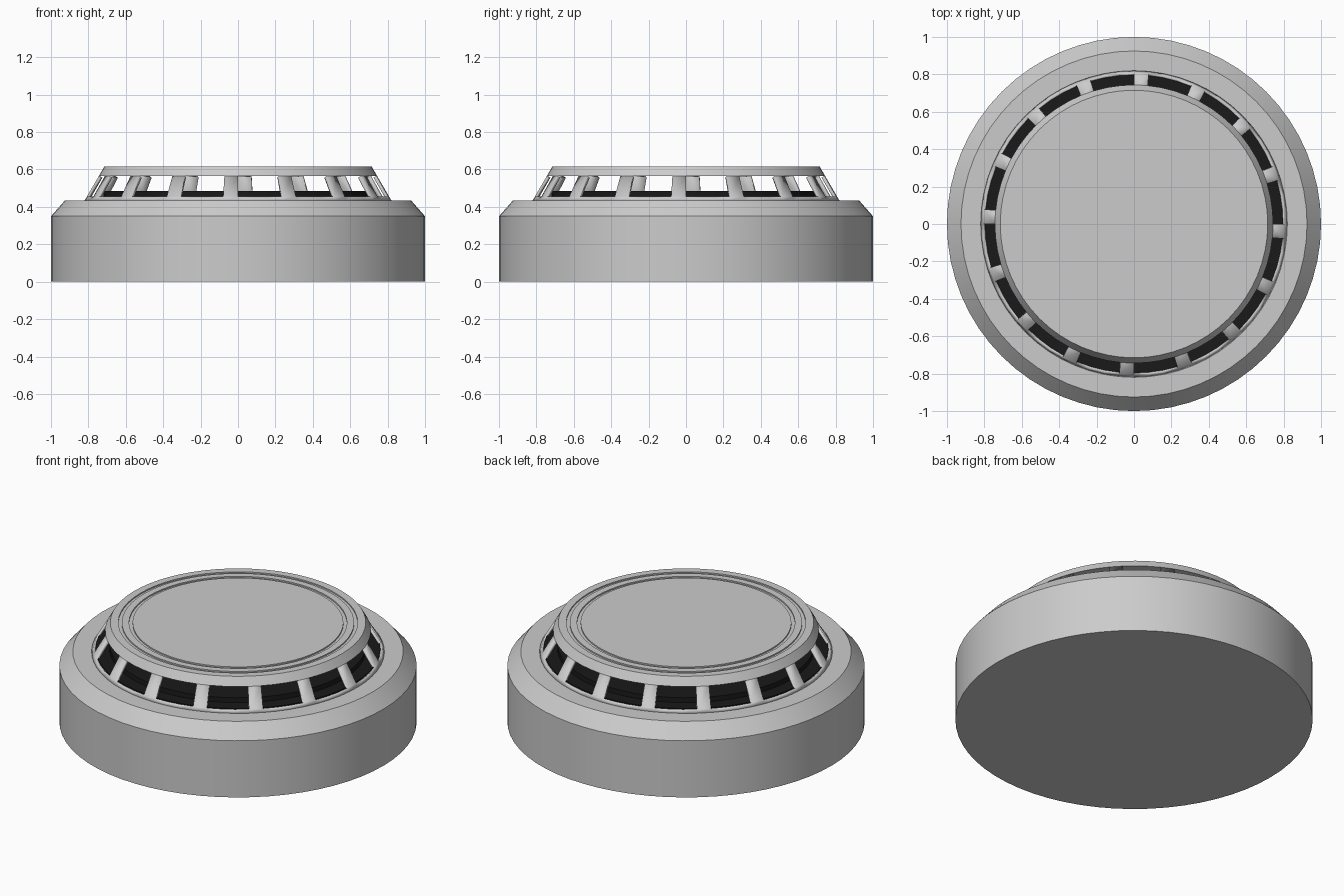
import bpy, bmesh, math

if "Cube" in bpy.data.objects:
    bpy.data.objects.remove(bpy.data.objects["Cube"])

SEG = 64


def finish(name, bm, mat=None):
    me = bpy.data.meshes.new(name)
    bm.to_mesh(me)
    bm.free()
    ob = bpy.data.objects.new(name, me)
    bpy.context.collection.objects.link(ob)
    if mat:
        me.materials.append(mat)
    bpy.ops.object.select_all(action='DESELECT')
    ob.select_set(True)
    bpy.context.view_layer.objects.active = ob
    bpy.ops.object.shade_smooth_by_angle(angle=math.radians(25))
    return ob


def lathe(name, profile, mat=None, caps=True, keep=lambda ring, seg: True):
    """Revolve (radius, z) points listed from bottom to top; cap both ends."""
    bm = bmesh.new()
    rings = []
    for r, z in profile:
        rings.append([bm.verts.new((r * math.cos(2 * math.pi * i / SEG),
                                    r * math.sin(2 * math.pi * i / SEG), z))
                      for i in range(SEG)])
    for k in range(len(rings) - 1):
        a, b = rings[k], rings[k + 1]
        for i in range(SEG):
            j = (i + 1) % SEG
            if keep(k, i):
                bm.faces.new((a[i], a[j], b[j], b[i]))
    if caps:
        bm.faces.new(rings[0][::-1])
        bm.faces.new(rings[-1])
    return finish(name, bm, mat)


black = bpy.data.materials.new("black_plastic")
black.diffuse_color = (0.01, 0.01, 0.01, 1)
black.use_nodes = True
black.node_tree.nodes["Principled BSDF"].inputs["Base Color"].default_value = black.diffuse_color

# Main housing with chamfered shoulder
lathe("base_housing", [(1, 0), (1, 0.35), (0.925, 0.435)])

# Dark sensor chamber: thin floor plus raised centre
lathe("sensor_chamber", [(0.797, 0.43), (0.797, 0.455), (0.72, 0.455), (0.72, 0.485)], black)

# Vent cage: 16 windows, each three of every four segments wide
cage = lathe("vent_cage", [(0.82, 0.435), (0.808, 0.455), (0.744, 0.565)], caps=False,
             keep=lambda k, i: k == 0 or i % 4 == 3)
solid = cage.modifiers.new("thickness", 'SOLIDIFY')
solid.thickness = 0.018
solid.offset = -1

# Top cap with two shallow concentric grooves
T, G = 0.615, 0.607
lathe("top_cap", [(0.744, 0.565), (0.715, T), (0.67, T), (0.67, G), (0.65, G), (0.65, T),
                  (0.61, T), (0.61, G), (0.59, G), (0.59, T)])
